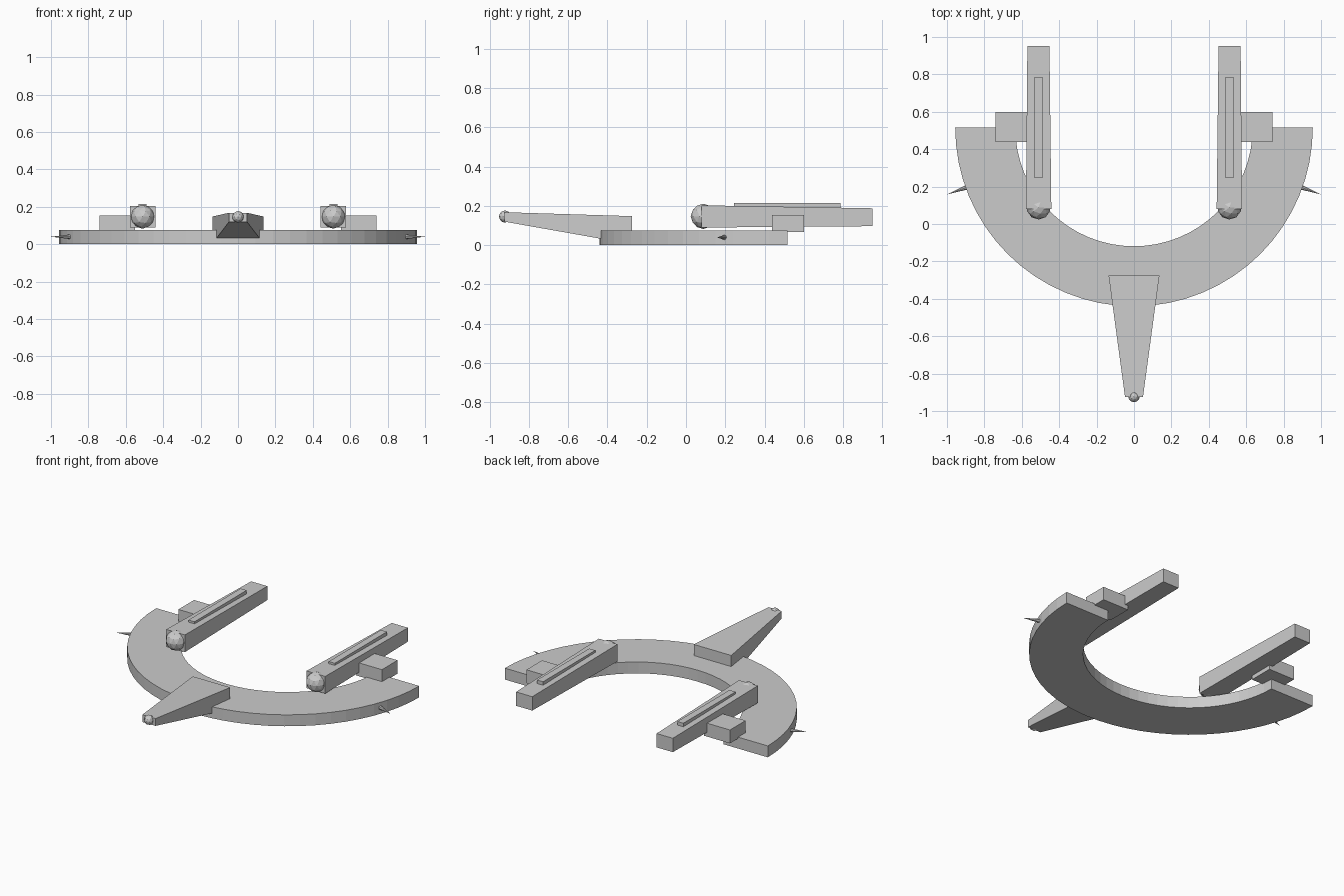
import bpy, bmesh, math
from mathutils import Vector

if "Cube" in bpy.data.objects:
    bpy.data.objects.remove(bpy.data.objects["Cube"])


def finish(name, bm):
    bmesh.ops.recalc_face_normals(bm, faces=bm.faces)
    me = bpy.data.meshes.new(name)
    bm.to_mesh(me)
    bm.free()
    ob = bpy.data.objects.new(name, me)
    bpy.context.collection.objects.link(ob)
    return ob


def tapered_box(name, near, far):
    """Box between two end rectangles, each (y, x0, x1, z0, z1)."""
    bm = bmesh.new()
    a, b = [[bm.verts.new((x, y, z)) for x, z in ((x0, z0), (x1, z0), (x1, z1), (x0, z1))]
            for y, x0, x1, z0, z1 in (near, far)]
    bm.faces.new(a)
    bm.faces.new(b)
    for i in range(4):
        j = (i + 1) % 4
        bm.faces.new((a[i], a[j], b[j], b[i]))
    return finish(name, bm)


def ball(name, loc, radius):
    bm = bmesh.new()
    bmesh.ops.create_icosphere(bm, subdivisions=2, radius=radius)
    bmesh.ops.translate(bm, verts=bm.verts, vec=loc)
    return finish(name, bm)


def spike(name, base, tip, radius):
    base, tip = Vector(base), Vector(tip)
    d = tip - base
    bm = bmesh.new()
    bmesh.ops.create_cone(bm, cap_ends=True, segments=8, radius1=radius, radius2=0, depth=d.length)
    bmesh.ops.rotate(bm, verts=bm.verts, matrix=d.to_track_quat('Z', 'Y').to_matrix())
    bmesh.ops.translate(bm, verts=bm.verts, vec=(base + tip) / 2)
    return finish(name, bm)


# Half-ring hull
CY, R_OUT, R_IN, TOP, SEG = 0.516, 0.956, 0.635, 0.075, 32
bm = bmesh.new()
rings = []
for i in range(SEG + 1):
    a = math.pi + math.pi * i / SEG
    rings.append([bm.verts.new((r * math.cos(a), CY + r * math.sin(a), z))
                  for r, z in ((R_IN, 0), (R_OUT, 0), (R_OUT, TOP), (R_IN, TOP))])
for p, q in zip(rings, rings[1:]):
    for i in range(4):
        j = (i + 1) % 4
        bm.faces.new((p[i], p[j], q[j], q[i]))
bm.faces.new(rings[0])
bm.faces.new(rings[-1])
finish("ring_hull", bm)

# Tapered bow with a small round tip
tapered_box("bow", (-0.925, -0.048, 0.048, 0.12, 0.168), (-0.275, -0.136, 0.136, 0.005, 0.148))
ball("bow_tip", (0, -0.922, 0.146), 0.031)

# Paired side parts
for s, side in ((-1, "left"), (1, "right")):
    def box(name, y0, y1, near, far=None):
        def end(y, d):
            xs = sorted((s * d[0], s * d[1]))
            return (y, *xs, d[2], d[3])
        return tapered_box(f"{side}_{name}", end(y0, near), end(y1, far or near))

    box("engine", 0.08, 0.951, (0.442, 0.578, 0.09, 0.203), (0.452, 0.57, 0.097, 0.188))
    box("engine_strip", 0.245, 0.787, (0.488, 0.532, 0.185, 0.214))
    box("engine_mount", 0.438, 0.6, (0.55, 0.74, 0.066, 0.154))
    ball(f"{side}_engine_dome", (s * 0.51, 0.088, 0.147), 0.064)
    spike(f"{side}_spike", (s * 0.885, 0.2, 0.04), (s * 1.0, 0.158, 0.04), 0.014)
